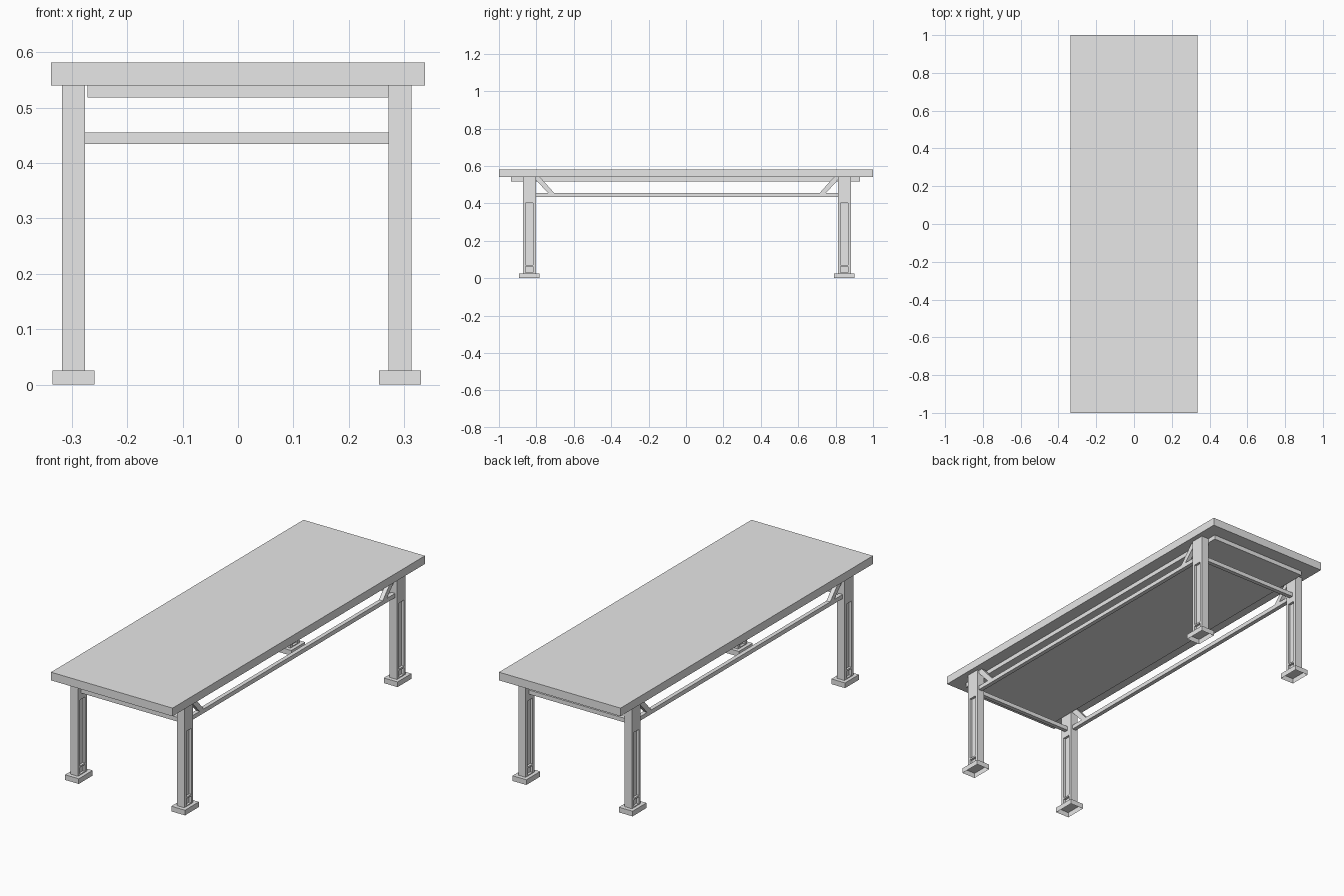
import bpy
import bmesh
from mathutils import Matrix, Vector

old = bpy.data.objects.get("Cube")
if old:
    bpy.data.objects.remove(old, do_unlink=True)

GREY = (0.8, 0.8, 0.8, 1)
mat = bpy.data.materials.new("plain grey")
mat.use_nodes = True
mat.diffuse_color = GREY
mat.node_tree.nodes["Principled BSDF"].inputs["Base Color"].default_value = GREY


def add_object(name, bm):
    bmesh.ops.recalc_face_normals(bm, faces=bm.faces)
    mesh = bpy.data.meshes.new(name)
    bm.to_mesh(mesh)
    bm.free()
    mesh.materials.append(mat)
    obj = bpy.data.objects.new(name, mesh)
    bpy.context.collection.objects.link(obj)
    return obj


def add_box(bm, low, high):
    low, high = Vector(low), Vector(high)
    place = Matrix.Translation((low + high) / 2) @ Matrix.Diagonal((*(high - low), 1))
    return bmesh.ops.create_cube(bm, size=1, matrix=place)


def box(name, low, high, open_bottom=False):
    bm = bmesh.new()
    add_box(bm, low, high)
    if open_bottom:
        bmesh.ops.recalc_face_normals(bm, faces=bm.faces)
        under = [f for f in bm.faces if f.normal.z < -0.9]
        bmesh.ops.delete(bm, geom=under, context='FACES')
    return add_object(name, bm)


def prism(name, outline, x, half):
    """Extrude a (y, z) outline along x."""
    bm = bmesh.new()
    face = bm.faces.new([bm.verts.new((x - half, y, z)) for y, z in outline])
    ext = bmesh.ops.extrude_face_region(bm, geom=[face])["geom"]
    moved = [v for v in ext if isinstance(v, bmesh.types.BMVert)]
    bmesh.ops.translate(bm, verts=moved, vec=(2 * half, 0, 0))
    return add_object(name, bm)


# Main levels and leg centres
FOOT_TOP, TABLE_UNDER, TABLE_TOP = 0.026, 0.54, 0.581
RAIL_LOW, RAIL_HIGH = 0.434, 0.455
LEG_X, LEG_Y = 0.0205, 0.035
BAR = 0.0105
sides = {"right": -0.297, "left": 0.2925}
ends = {"front": -0.837, "back": 0.847}


def leg(name, x, y):
    obj = box(name, (x - LEG_X, y - LEG_Y, FOOT_TOP), (x + LEG_X, y + LEG_Y, TABLE_UNDER))
    # Recessed panels on both broad faces
    bm = bmesh.new()
    for s in (-1, 1):
        cx = x + s * LEG_X
        for z0, z1 in ((0.072, 0.403), (0.03, 0.064)):
            add_box(bm, (cx - 0.012, y - 0.02, z0), (cx + 0.012, y + 0.02, z1))
    cutter = add_object("panel_cutter", bm)
    cutter.hide_render = True
    mod = obj.modifiers.new("panels", 'BOOLEAN')
    mod.operation, mod.solver, mod.object = 'DIFFERENCE', 'EXACT', cutter
    bpy.context.view_layer.objects.active = obj
    bpy.ops.object.modifier_apply(modifier=mod.name)
    bpy.data.objects.remove(cutter, do_unlink=True)


# Table top and the slab under it
box("table_top", (-0.337, -1, TABLE_UNDER), (0.337, 1, TABLE_TOP))
box("under_slab", (-0.272, -0.935, 0.518), (0.272, 0.93, TABLE_UNDER))

# Legs, hollow feet and corner braces
for side, x in sides.items():
    for end, y in ends.items():
        tag = end + "_" + side
        leg(tag + "_leg", x, y)
        box(tag + "_foot", (x - 0.038, y - 0.055, 0), (x + 0.038, y + 0.055, FOOT_TOP), True)
        inward = 1 if y < 0 else -1
        start = y + inward * LEG_Y
        outline = [(0, TABLE_UNDER), (0.022, TABLE_UNDER), (0.098, RAIL_HIGH),
                   (0.065, RAIL_HIGH), (0, 0.525)]
        prism(tag + "_brace", [(start + inward * d, z) for d, z in outline], x, BAR)

# Long side rails
for side, x in sides.items():
    box(side + "_rail", (x - BAR, ends["front"] + LEG_Y, RAIL_LOW),
        (x + BAR, ends["back"] - LEG_Y, RAIL_HIGH))

# Short end rails
for end, y in ends.items():
    box(end + "_rail", (sides["right"] + LEG_X, y - BAR, RAIL_LOW),
        (sides["left"] - LEG_X, y + BAR, RAIL_HIGH))
